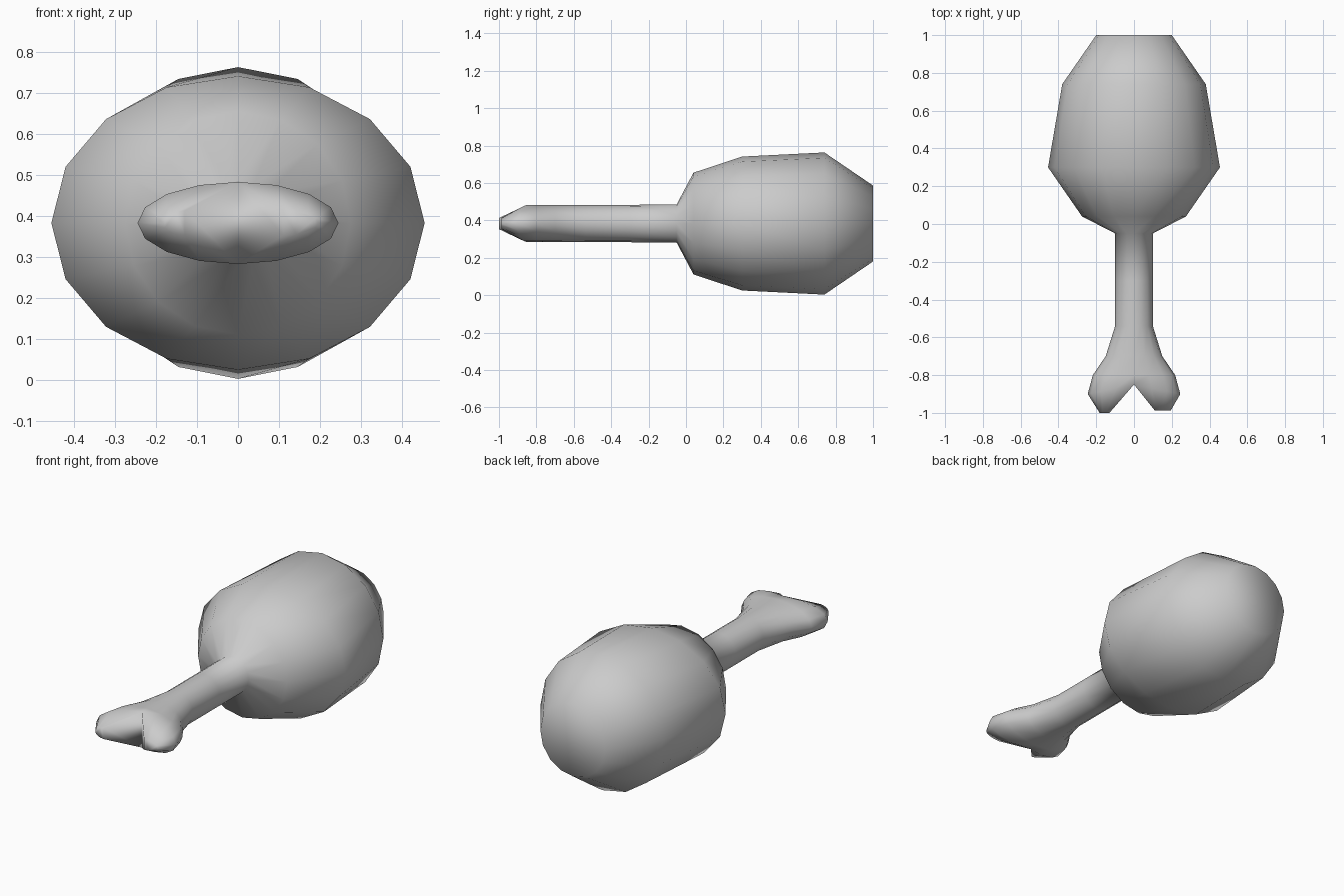
import bpy, bmesh
from math import sin, cos, pi

if "Cube" in bpy.data.objects:
    bpy.data.objects.remove(bpy.data.objects["Cube"])

SEG = 16
bm = bmesh.new()


def ring(y, rx, rz, zc=0.383):
    """Elliptical cross-section around the y axis."""
    return [bm.verts.new((rx * cos(2 * pi * i / SEG), y, zc + rz * sin(2 * pi * i / SEG)))
            for i in range(SEG)]


def bridge(a, b):
    """Quads between two closed loops of equal length."""
    n = len(a)
    for i in range(n):
        j = (i + 1) % n
        bm.faces.new((a[i], a[j], b[j], b[i]))


# meat and bone shaft: y, half width, half height
sections = [(1.0, 0.20, 0.203), (0.74, 0.38, 0.38), (0.30, 0.455, 0.358),
            (0.04, 0.275, 0.272), (-0.05, 0.10, 0.102), (-0.30, 0.10, 0.10),
            (-0.54, 0.10, 0.10), (-0.70, 0.15, 0.10), (-0.80, 0.218, 0.10)]
rings = [ring(*s) for s in sections]
bm.faces.new(rings[0])
for a, b in zip(rings, rings[1:]):
    bridge(a, b)

# wide end of the bone, bowed forward at both sides
knuckle = ring(-0.85, 0.245, 0.10)
for v in knuckle:
    v.co.y -= 0.05 * abs(v.co.x) / 0.245
bridge(rings[-1], knuckle)

# two knobs: side, inner x, outer x, tip y
half = SEG // 2
for side, x0, x1, tip_y in ((1, 0.11, 0.195, -0.987), (-1, 0.13, 0.182, -1.0)):
    start = -SEG // 4 if side > 0 else SEG // 4
    loop = [knuckle[(start + k) % SEG] for k in range(half + 1)]
    tip = []
    for v in loop:
        t = abs(v.co.x) / 0.245
        z = 0.383 + (v.co.z - 0.383) * 0.30
        tip.append(bm.verts.new((side * (x0 + (x1 - x0) * t), tip_y, z)))
    bridge(loop, tip)
    bm.faces.new(tip)

bmesh.ops.recalc_face_normals(bm, faces=bm.faces)
for f in bm.faces:
    f.smooth = True
mesh = bpy.data.meshes.new("meat_on_bone")
bm.to_mesh(mesh)
bm.free()
obj = bpy.data.objects.new("meat_on_bone", mesh)
bpy.context.collection.objects.link(obj)
